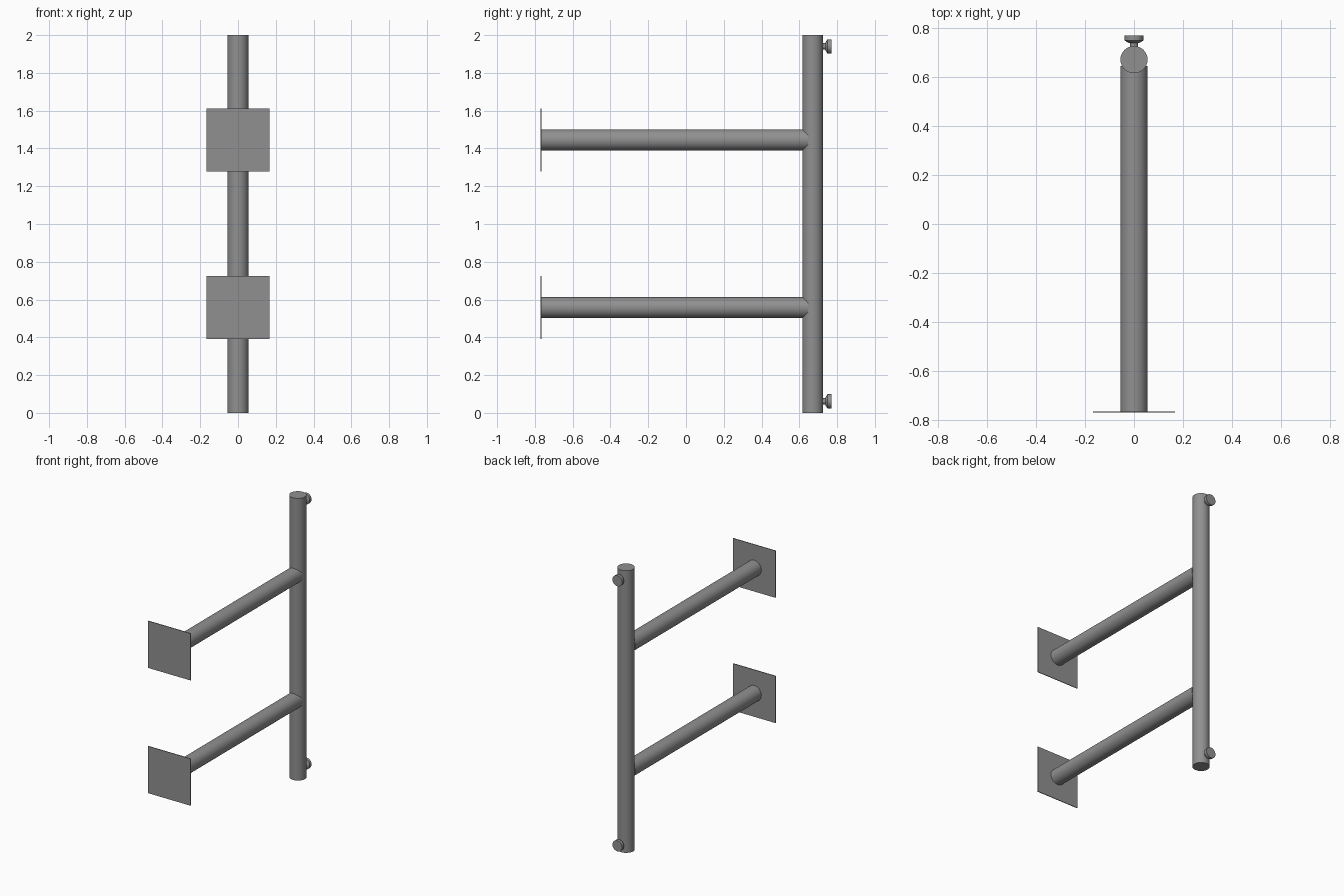
import bpy, bmesh
from math import radians
from mathutils import Matrix

if "Cube" in bpy.data.objects:
    bpy.data.objects.remove(bpy.data.objects["Cube"])

PIPE_R = 0.0555
POST_Y = 0.671
ARM_Z = {"lower": 0.557, "upper": 1.445}
KNOB_Z = {"lower": 0.061, "upper": 1.94}

# Dark grey painted steel
steel = bpy.data.materials.new("dark_steel")
steel.diffuse_color = (0.28, 0.28, 0.28, 1)
steel.use_nodes = True
steel.node_tree.nodes["Principled BSDF"].inputs["Base Color"].default_value = steel.diffuse_color


def finish(name, bm, smooth=True):
    bmesh.ops.recalc_face_normals(bm, faces=bm.faces)
    mesh = bpy.data.meshes.new(name)
    bm.to_mesh(mesh)
    bm.free()
    mesh.materials.append(steel)
    ob = bpy.data.objects.new(name, mesh)
    bpy.context.collection.objects.link(ob)
    if smooth:
        bpy.ops.object.select_all(action='DESELECT')
        bpy.context.view_layer.objects.active = ob
        ob.select_set(True)
        bpy.ops.object.shade_smooth_by_angle(angle=radians(30))
    return ob


def lathe(name, profile, segments, matrix):
    """Stack capped rings of (radius, height) along local z."""
    bm = bmesh.new()
    rings = []
    for r, h in profile:
        rings.append(bmesh.ops.create_circle(
            bm, segments=segments, radius=r,
            matrix=Matrix.Translation((0, 0, h)))["verts"])
    for a, b in zip(rings, rings[1:]):
        for i in range(segments):
            j = (i + 1) % segments
            bm.faces.new((a[i], a[j], b[j], b[i]))
    bm.faces.new(rings[0][::-1])
    bm.faces.new(rings[-1])
    bm.transform(matrix)
    return finish(name, bm)


def along_y(y, z):
    return Matrix.Translation((0, y, z)) @ Matrix.Rotation(radians(-90), 4, 'X')


# Upright grip post
lathe("post", [(PIPE_R, 0), (PIPE_R, 2)], 32, Matrix.Translation((0, POST_Y, 0)))

# Arms with square mounting plates
for side, z in ARM_Z.items():
    lathe(side + "_arm", [(PIPE_R, 0), (PIPE_R, 1.412)], 32, along_y(-0.767, z))
    bm = bmesh.new()
    bmesh.ops.create_cube(bm, size=1, matrix=Matrix.Translation((0, -0.767, z))
                          @ Matrix.Diagonal((0.333, 0.005, 0.333, 1)))
    finish(side + "_mounting_plate", bm, smooth=False)

# Round-headed studs on the back of the post
STUD = [(0.017, 0), (0.017, 0.045), (0.022, 0.045), (0.038, 0.055), (0.038, 0.076)]
for side, z in KNOB_Z.items():
    lathe(side + "_stud", STUD, 24, along_y(0.694, z))
